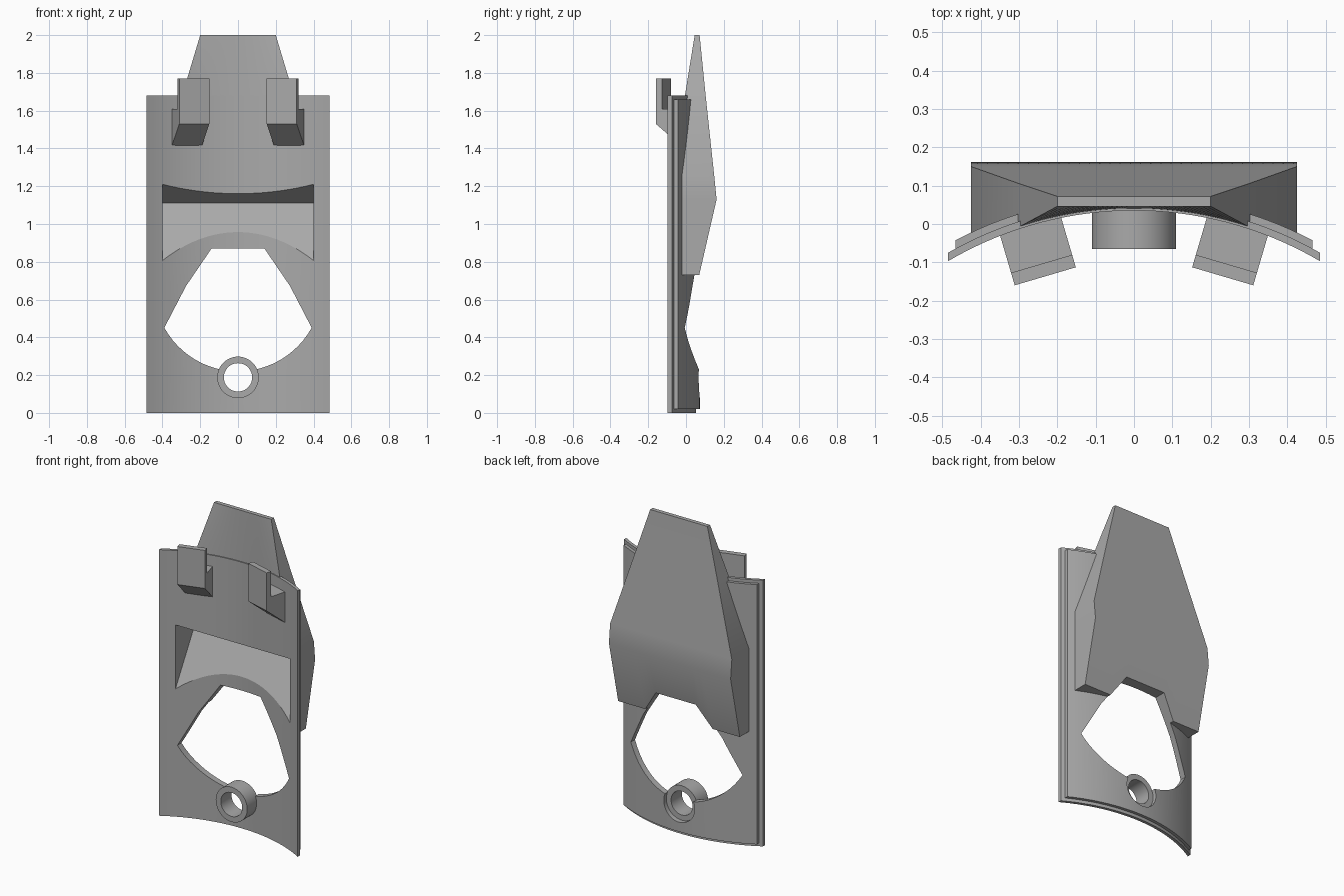
import bpy, bmesh, math
from mathutils import Vector

cube = bpy.data.objects.get("Cube")
if cube:
    bpy.data.objects.remove(cube, do_unlink=True)

# One grey material for the whole part
grey = bpy.data.materials.new("mid_grey")
grey.use_nodes = True
colour = (0.4, 0.4, 0.4, 1)
grey.diffuse_color = colour
grey.node_tree.nodes["Principled BSDF"].inputs["Base Color"].default_value = colour

AXIS_Y = -0.922                      # axis of the curved shell
R_FRONT, R_STEP, R_BACK = 0.957, 0.976, 0.995


def arc_y(x, r):
    return AXIS_Y + math.sqrt(r * r - x * x)


def span(half, n=32):
    return [half * (2 * i / n - 1) for i in range(n + 1)]


def loft(name, rings):
    """Bridge equal-length closed rings and cap both ends."""
    bm = bmesh.new()
    rows = [[bm.verts.new(p) for p in ring] for ring in rings]
    n = len(rows[0])
    for a, b in zip(rows, rows[1:]):
        for i in range(n):
            j = (i + 1) % n
            bm.faces.new((a[i], a[j], b[j], b[i]))
    bm.faces.new(rows[0][::-1])
    bm.faces.new(rows[-1])
    bmesh.ops.recalc_face_normals(bm, faces=bm.faces)
    mesh = bpy.data.meshes.new(name)
    bm.to_mesh(mesh)
    bm.free()
    mesh.materials.append(grey)
    obj = bpy.data.objects.new(name, mesh)
    bpy.context.collection.objects.link(obj)
    return obj


def along_y(name, outline, y0, y1):
    return loft(name, [[(x, y, z) for x, z in outline] for y in (y0, y1)])


def circle(r, z, n=48):
    return [(r * math.cos(math.tau * i / n), z + r * math.sin(math.tau * i / n))
            for i in range(n)]


def activate(obj):
    bpy.ops.object.select_all(action='DESELECT')
    obj.select_set(True)
    bpy.context.view_layer.objects.active = obj


def cut(obj, *cutters):
    activate(obj)
    for c in cutters:
        m = obj.modifiers.new("cut", 'BOOLEAN')
        m.operation, m.solver, m.object = 'DIFFERENCE', 'EXACT', c
        bpy.ops.object.modifier_apply(modifier=m.name)


# Curved shell: front layer and slightly smaller back layer
def shell(name, half, z0, z1, r0, r1):
    xs = span(half)
    ring = [(x, arc_y(x, r0)) for x in xs] + [(x, arc_y(x, r1)) for x in xs[::-1]]
    return loft(name, [[(x, y, z) for x, y in ring] for z in (z0, z1)])


front_plate = shell("front_plate", 0.485, 0, 1.68, R_FRONT, R_STEP)
back_plate = shell("back_plate", 0.465, 0.02, 1.66, R_STEP - 0.002, R_BACK)


# Tapered duct housing behind the shell
def duct_ring(z, half, back, flat=None):
    xs = span(half)
    front = [(x, arc_y(x, R_FRONT + 0.006) if flat is None else flat, z) for x in xs]
    return front + [(x, back, z) for x in xs[::-1]]


duct = loft("duct_housing", [
    duct_ring(0.73, 0.425, 0.07),
    duct_ring(1.13, 0.425, 0.162),
    duct_ring(1.25, 0.425, 0.15),
    duct_ring(1.68, 0.296, 0.104),
    duct_ring(2.0, 0.2, 0.072, 0.046),
])

# Cutters: wedge slot, large window, boss seat
wedge = [(0.124, 1.11), (-0.15, 1.266), (-0.15, 0.639)]
slot = loft("slot_cutter", [[(x, y, z) for y, z in wedge] for x in (-0.4, 0.4)])

sill_r = 0.445
half_angle = math.asin(0.39 / sill_r)
outline = [(-0.275, 0.672), (-0.14, 0.87), (0.14, 0.87), (0.275, 0.672)]
for i in range(25):
    a = half_angle * (1 - i / 12)
    outline.append((sill_r * math.sin(a), 0.22 + sill_r * (1 - math.cos(a))))
window = along_y("window_cutter", outline, -0.4, 0.4)

BOSS_Z = 0.188
seat = along_y("seat_cutter", circle(0.108, BOSS_Z), -0.4, 0.4)
bore = along_y("bore_cutter", circle(0.075, BOSS_Z), -0.4, 0.4)

cut(front_plate, slot, window, seat)
cut(back_plate, slot, window, seat)
cut(duct, slot, window)

# Round boss with a through hole
boss = along_y("round_boss", circle(0.11, BOSS_Z), -0.065, 0.042)
cut(boss, bore)

for c in (slot, window, seat, bore):
    bpy.data.objects.remove(c, do_unlink=True)


# Hooks standing on the front, aimed at the shell axis
def hook(name, side):
    a = side * math.radians(16.4)
    radial = Vector((math.sin(a), math.cos(a), 0))
    tangent = Vector((math.cos(a), -math.sin(a), 0))
    profile = [(-0.012, 1.405), (0.138, 1.53), (0.138, 1.77),
               (0.104, 1.77), (0.104, 1.61), (-0.012, 1.61)]
    return loft(name, [[Vector((0, AXIS_Y, z)) + radial * (R_FRONT - d) + tangent * t
                        for d, z in profile] for t in (-0.083, 0.083)])


hooks = [hook("left_hook", 1), hook("right_hook", -1)]

for obj in [front_plate, back_plate, duct, boss] + hooks:
    activate(obj)
    bpy.ops.object.shade_smooth_by_angle(angle=math.radians(20))
